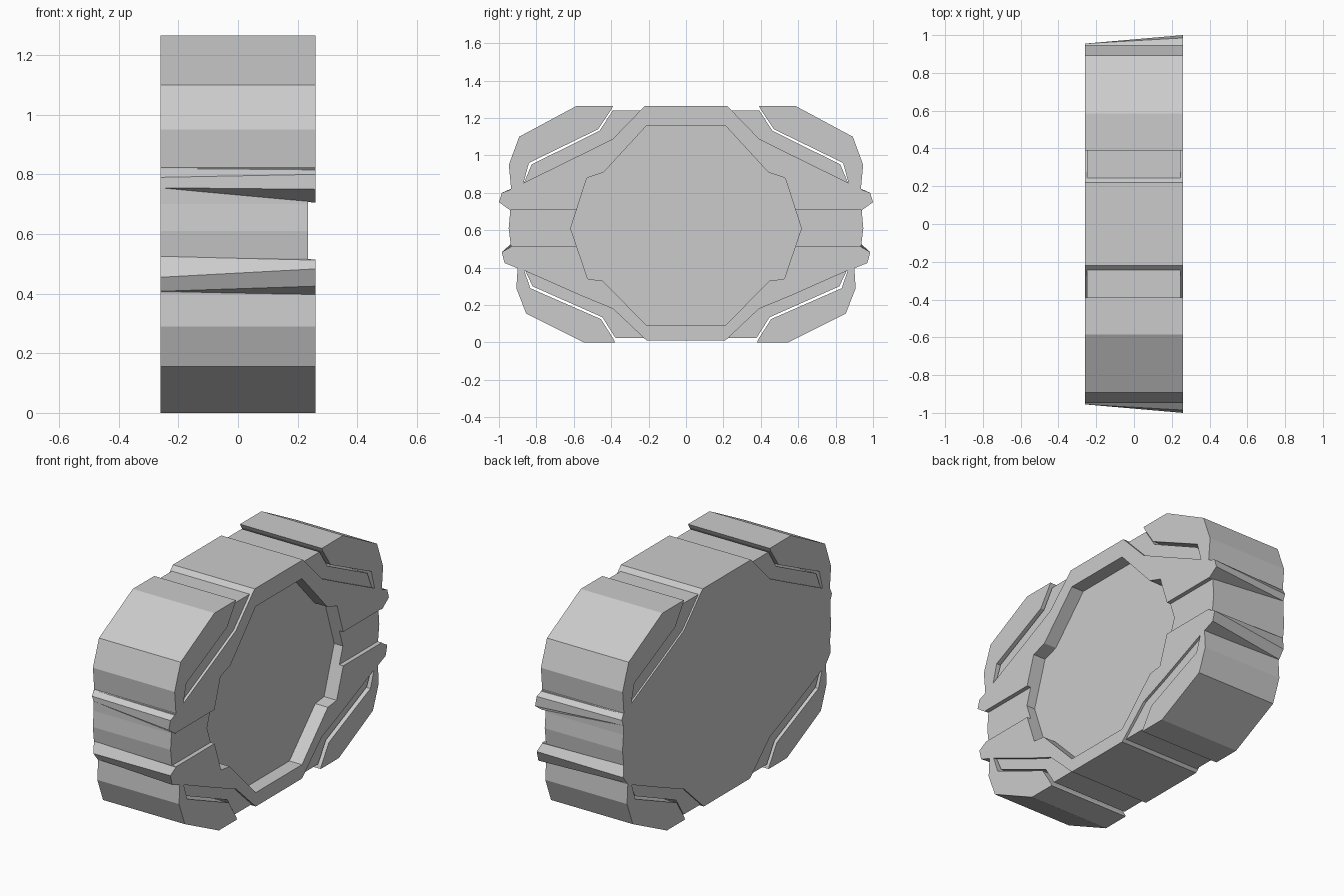
import bpy, bmesh

W = 0.26  # half thickness along x


def loft(name, back, front, x0=-W, x1=W):
    """Solid between two matching (y, z) outlines at x0 and x1."""
    bm = bmesh.new()
    a = [bm.verts.new((x0, y, z)) for y, z in back]
    b = [bm.verts.new((x1, y, z)) for y, z in front]
    n = len(a)
    bm.faces.new(a)
    bm.faces.new(b[::-1])
    for i in range(n):
        j = (i + 1) % n
        bm.faces.new((a[i], b[i], b[j], a[j]))
    bmesh.ops.recalc_face_normals(bm, faces=bm.faces)
    me = bpy.data.meshes.new(name)
    bm.to_mesh(me)
    bm.free()
    ob = bpy.data.objects.new(name, me)
    bpy.context.scene.collection.objects.link(ob)
    return ob


def prism(name, pts, x0=-W, x1=W):
    return loft(name, pts, pts, x0, x1)


def flip(pts):
    return [(-y, z) for y, z in pts]


def both(half):
    return half + flip(half)[::-1]


def cut(target, cutter):
    m = target.modifiers.new("cut", 'BOOLEAN')
    m.operation = 'DIFFERENCE'
    m.solver = 'EXACT'
    m.object = cutter
    cutter.hide_render = True
    cutter.hide_set(True)
    cutter.display_type = 'WIRE'


# Main body with the recessed dish on the right face
body = prism("body", both([
    (0.22, 1.265), (0.39, 1.09), (0.57, 1.0), (0.875, 0.85), (0.94, 0.82),
    (0.94, 0.7), (0.948, 0.61), (0.937, 0.52), (0.9, 0.4), (0.865, 0.385),
    (0.56, 0.25), (0.39, 0.18), (0.21, 0.01)]))
cut(body, prism("dish_cutter", both([
    (0.21, 1.16), (0.44, 0.91), (0.53, 0.88), (0.617, 0.61),
    (0.525, 0.34), (0.445, 0.33), (0.21, 0.09)]), W - 0.08, W + 0.1))

# Corner pads, filler slabs and fins (y, z) for the +y side
pad_top = [(0.39, 1.265), (0.585, 1.265), (0.892, 1.1), (0.947, 0.95),
           (0.935, 0.82), (0.87, 0.85), (0.84, 0.96), (0.47, 1.14), (0.4, 1.245)]
pad_low = [(0.38, 0.0), (0.545, 0.0), (0.855, 0.155), (0.907, 0.29),
           (0.9, 0.4), (0.865, 0.385), (0.832, 0.29), (0.455, 0.125), (0.385, 0.015)]
slab_top = [(0.2, 1.24), (0.392, 1.24), (0.462, 1.132), (0.825, 0.952),
            (0.87, 0.845), (0.57, 0.95), (0.35, 1.08)]
slab_low = [(0.19, 0.025), (0.378, 0.025), (0.447, 0.135), (0.82, 0.3),
            (0.862, 0.39), (0.56, 0.3), (0.35, 0.2)]
fin_top = ([(0.9, 0.82), (0.94, 0.82), (0.955, 0.79), (0.941, 0.755), (0.9, 0.755)],
           [(0.9, 0.82), (0.945, 0.815), (0.985, 0.8), (1.0, 0.75), (0.937, 0.705)])
fin_low = ([(0.88, 0.525), (0.938, 0.525), (0.942, 0.455), (0.905, 0.408), (0.88, 0.41)],
           [(0.88, 0.515), (0.93, 0.515), (0.985, 0.483), (0.97, 0.425), (0.895, 0.395)])
channel = [(0.58, 0.515), (1.1, 0.515), (1.1, 0.71), (0.58, 0.71)]

for side, f in (("right", lambda p: p), ("left", flip)):
    prism("pad_top_" + side, f(pad_top))
    prism("pad_low_" + side, f(pad_low))
    prism("slab_top_" + side, f(slab_top), -0.25, 0.245)
    prism("slab_low_" + side, f(slab_low), -0.25, 0.245)
    loft("fin_top_" + side, f(fin_top[0]), f(fin_top[1]))
    loft("fin_low_" + side, f(fin_low[0]), f(fin_low[1]))
    # Shallow channel between the fins on the right face
    cut(body, prism("channel_cutter_" + side, f(channel), 0.235, W + 0.1))
